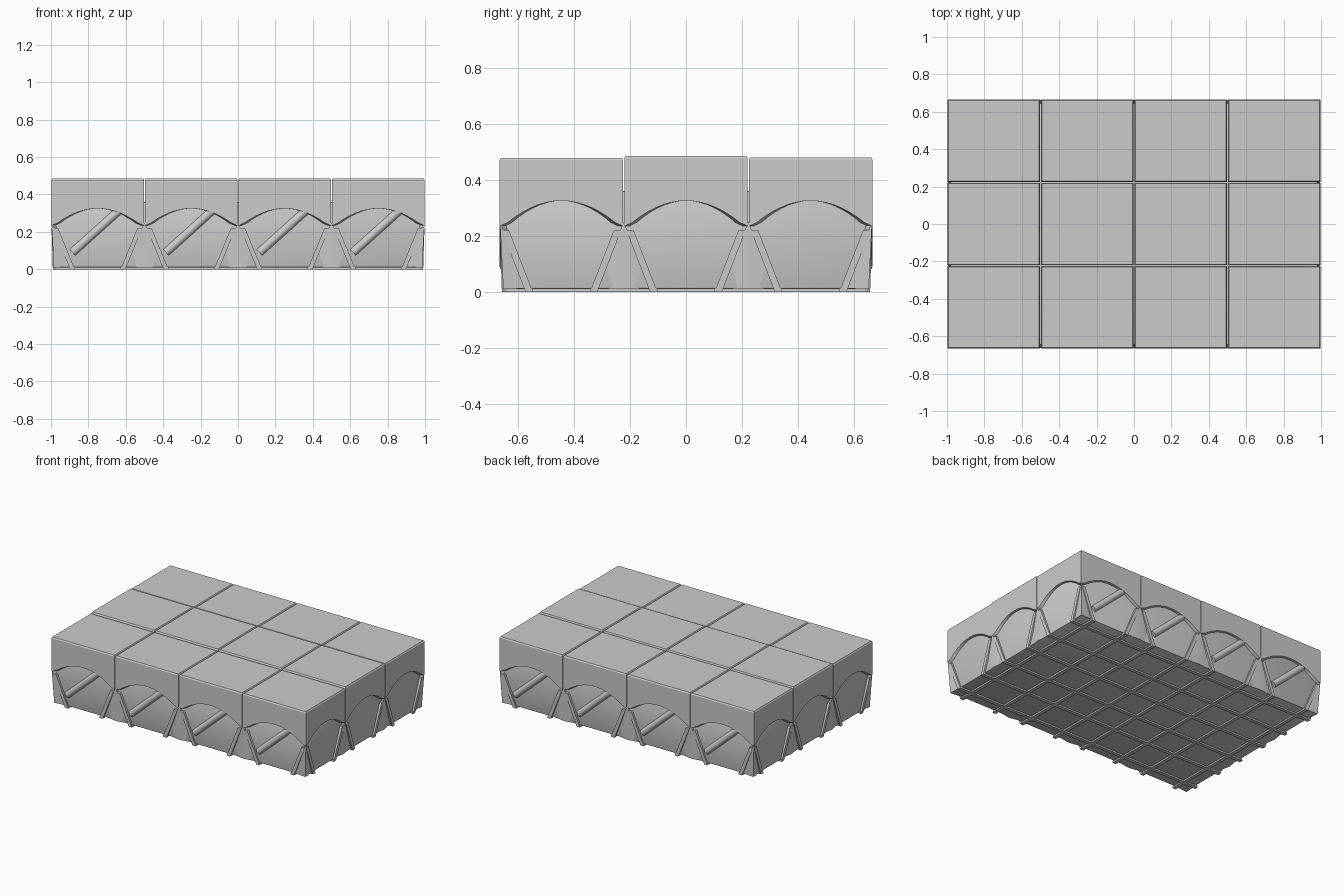
import bpy, bmesh, math
from mathutils import Vector

if "Cube" in bpy.data.objects:
    bpy.data.objects.remove(bpy.data.objects["Cube"])

W, D = 0.5, 0.4444          # cell pitch
HX, HY = 1.0, 0.6667        # half extents
INSET = 0.02                # depth of the lower body behind the arches


def finish(name, bm, angle=30):
    bmesh.ops.recalc_face_normals(bm, faces=bm.faces)
    me = bpy.data.meshes.new(name)
    bm.to_mesh(me)
    bm.free()
    me.shade_smooth()
    me.set_sharp_from_angle(angle=math.radians(angle))
    ob = bpy.data.objects.new(name, me)
    bpy.context.collection.objects.link(ob)
    return ob


def box(bm, lo, hi):
    r = bmesh.ops.create_cube(bm, size=1)
    for v in r['verts']:
        v.co = [l + (c + 0.5) * (h - l) for c, l, h in zip(v.co, lo, hi)]


def hull(bm, pts):
    vs = [bm.verts.new(p) for p in pts]
    bmesh.ops.convex_hull(bm, input=vs)


def arch_z(t):
    # t in -1..1 along a side; flat shoulder then a circular arch
    t = min(abs(t) / 0.94, 1)
    return 0.235 + 0.09 * (1 - t * t)


# arched square caps, one per carton
N = 16
def cap(cx, cy, top):
    bm = bmesh.new()
    hx, hy = W / 2 - 0.002, D / 2 - 0.002
    corners = [(-1, -1), (1, -1), (1, 1), (-1, 1)]
    ring = []
    for k in range(4):
        a, b = corners[k], corners[(k + 1) % 4]
        for i in range(N):
            s = i / N
            ring.append((a[0] + (b[0] - a[0]) * s, a[1] + (b[1] - a[1]) * s, arch_z(2 * s - 1)))

    def loop(inset, z=None):
        return [bm.verts.new((cx + u * (hx - inset), cy + v * (hy - inset), z or az))
                for u, v, az in ring]
    loops = [loop(INSET + 0.006), loop(0), loop(0, top - 0.008), loop(0.005, top)]
    for l0, l1 in zip(loops, loops[1:]):
        for i in range(4 * N):
            j = (i + 1) % (4 * N)
            bm.faces.new((l0[i], l0[j], l1[j], l1[i]))
    bm.faces.new(loops[-1])
    finish("carton_top", bm)


for j, top in enumerate((0.478, 0.485, 0.48)):
    for i in range(4):
        cap(-0.75 + W * i, (j - 1) * D, top)

# recessed lower body
bm = bmesh.new()
box(bm, (-HX + INSET, -HY + INSET, 0.01), (HX - INSET, HY - INSET, 0.36))
bmesh.ops.bevel(bm, geom=bm.edges[:], offset=0.008, segments=2, affect='EDGES', profile=0.5)
finish("lower_body", bm)

# tapering pillars between the arches, and at the four corners
bm = bmesh.new()
for s in (-1, 1):
    yo, yi = s * (HY - 0.004), s * (HY - 0.03)
    yb = s * (HY - 0.014)
    for x in (-0.5, 0, 0.5):
        hull(bm, [(x, yo, 0.25), (x, yi, 0.25), (x, yb, 0.01),
                  (x - 0.11, yi, 0.012), (x + 0.11, yi, 0.012)])
    xo, xi = s * (HX - 0.004), s * (HX - 0.03)
    xb = s * (HX - 0.014)
    for y in (-D / 2, D / 2):
        hull(bm, [(xo, y, 0.25), (xi, y, 0.25), (xb, y, 0.01),
                  (xi, y - 0.1, 0.012), (xi, y + 0.1, 0.012)])
    for t in (-1, 1):
        hull(bm, [(s * (HX - 0.003), t * (HY - 0.003), 0.25),
                  (s * (HX - 0.03), t * (HY - 0.03), 0.25),
                  (s * (HX - 0.015), t * (HY - 0.015), 0.01),
                  (s * (HX - 0.11), t * (HY - 0.021), 0.012),
                  (s * (HX - 0.021), t * (HY - 0.1), 0.012)])
finish("corner_pillars", bm, 20)

# straps crossing the underside and slanting up the sides
bm = bmesh.new()
h = 0.013
for i in range(4):
    for s in (-1, 1):
        cx = -0.75 + W * i
        x0, x1 = cx + s * 0.135, cx + s * 0.225
        box(bm, (x0 - h, -HY + 0.012, 0), (x0 + h, HY - 0.012, 0.014))
        for t in (-1, 1):
            hull(bm, [(x + e, t * (HY - d), z) for x, z, o in ((x0, 0, 0.01), (x1, 0.22, 0.003))
                      for e in (-h, h) for d in (o, 0.026)])
for j in range(3):
    for s in (-1, 1):
        cy = (j - 1) * D
        y0, y1 = cy + s * 0.115, cy + s * 0.2
        box(bm, (-HX + 0.012, y0 - h, 0), (HX - 0.012, y0 + h, 0.014))
        for t in (-1, 1):
            hull(bm, [(t * (HX - d), y + e, z) for y, z, o in ((y0, 0, 0.01), (y1, 0.22, 0.003))
                      for e in (-h, h) for d in (o, 0.026)])
finish("straps", bm)

# diagonal straws on the front, repeated turned half round on the back
for i in range(4):
    for s in (1, -1):
        cx = -0.75 + W * i
        a = Vector((cx - s * 0.135, -s * (HY - 0.025), 0.09))
        b = Vector((cx + s * 0.12, -s * (HY - 0.025), 0.32))
        bm = bmesh.new()
        bmesh.ops.create_cone(bm, cap_ends=True, segments=16, radius1=0.023, radius2=0.023,
                              depth=(b - a).length)
        ob = finish("straw", bm)
        ob.location = (a + b) / 2
        ob.rotation_mode = 'QUATERNION'
        ob.rotation_quaternion = (b - a).to_track_quat('Z', 'Y')
